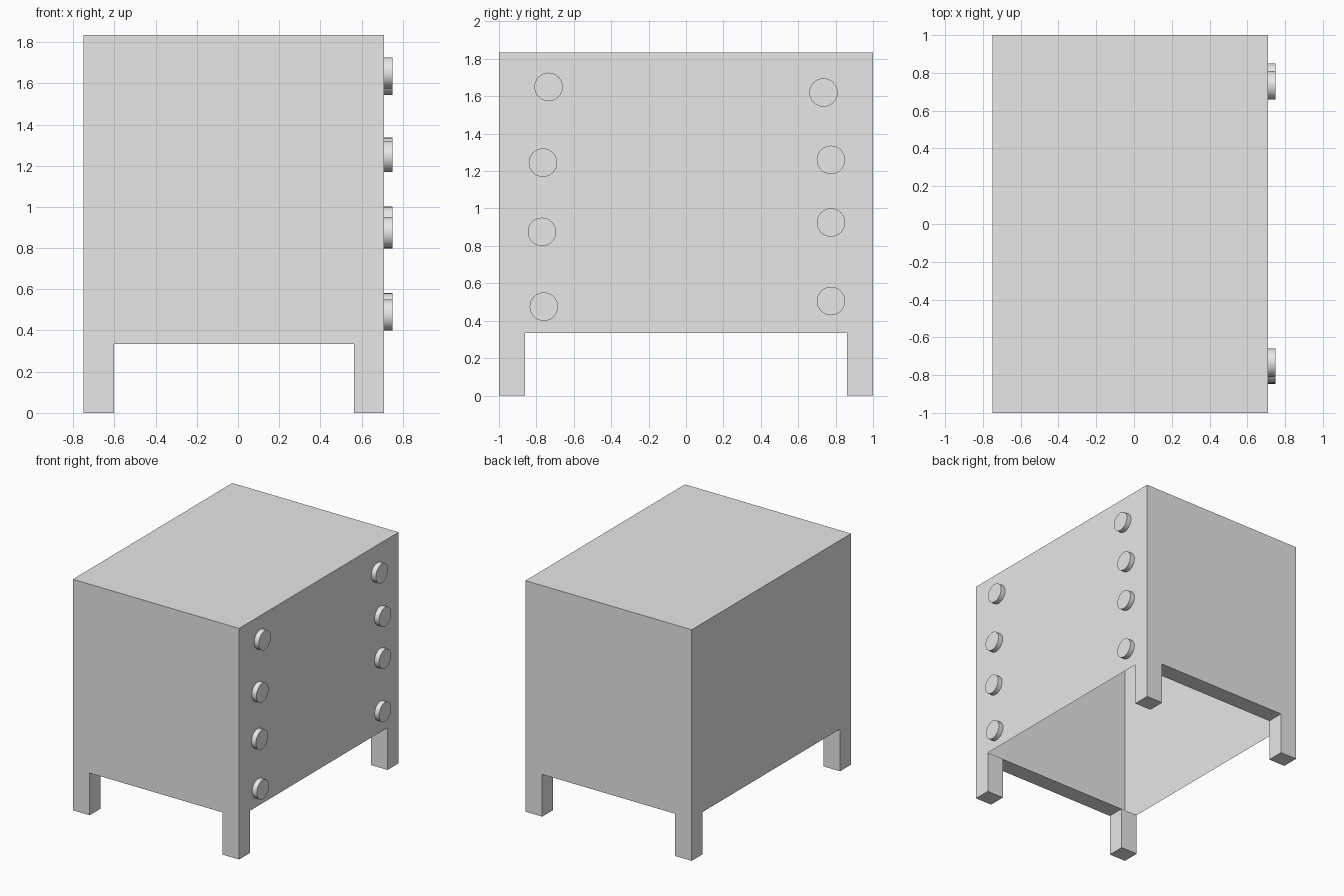
import bpy, bmesh
from math import pi
from mathutils import Matrix, Vector

if "Cube" in bpy.data.objects:
    bpy.data.objects.remove(bpy.data.objects["Cube"])

# Single grey finish
GREY = (0.8, 0.8, 0.8, 1)
grey = bpy.data.materials.new("plain_grey")
grey.use_nodes = True
grey.diffuse_color = GREY
grey.node_tree.nodes["Principled BSDF"].inputs["Base Color"].default_value = GREY

# Overall extents
LEFT, RIGHT = -0.75, 0.71
FRONT, BACK = -1.0, 1.0
BASE, TOP = 0.335, 1.835
LEG_X, LEG_Y = 0.147, 0.138


def finish(name, bm):
    mesh = bpy.data.meshes.new(name)
    bm.to_mesh(mesh)
    bm.free()
    obj = bpy.data.objects.new(name, mesh)
    bpy.context.collection.objects.link(obj)
    mesh.materials.append(grey)
    return obj


def box(name, low, high, open_side=0):
    """Box between two corners; open_side -1 or 1 leaves off its bottom or top."""
    low, high = Vector(low), Vector(high)
    bm = bmesh.new()
    matrix = Matrix.Translation((low + high) / 2) @ Matrix.Diagonal((*(high - low), 1))
    bmesh.ops.create_cube(bm, size=1, matrix=matrix)
    bm.normal_update()
    if open_side:
        removed = [f for f in bm.faces if f.normal.z * open_side > 0.5]
        bmesh.ops.delete(bm, geom=removed, context="FACES")
    return finish(name, bm)


# Hollow cabinet shell, open underneath
box("cabinet_shell", (LEFT, FRONT, BASE), (RIGHT, BACK, TOP), open_side=-1)

# Corner legs, and a bottom rim between the legs at each end
for end, y in (("front", FRONT), ("back", BACK - LEG_Y)):
    for side, x in (("right", LEFT), ("left", RIGHT - LEG_X)):
        box(f"{end}_{side}_leg", (x, y, 0), (x + LEG_X, y + LEG_Y, BASE), open_side=1)
    bm = bmesh.new()
    corners = [(LEFT + LEG_X, y), (LEFT + LEG_X, y + LEG_Y),
               (RIGHT - LEG_X, y + LEG_Y), (RIGHT - LEG_X, y)]
    bm.faces.new([bm.verts.new((px, py, BASE)) for px, py in corners])
    finish(f"{end}_bottom_rim", bm)

# Two uneven columns of round knobs on the left side
KNOB_RADIUS, KNOB_DEPTH = 0.076, 0.04
columns = {
    "front": [(-0.735, 1.65), (-0.765, 1.245), (-0.77, 0.875), (-0.76, 0.475)],
    "back": [(0.735, 1.62), (0.775, 1.26), (0.775, 0.925), (0.775, 0.505)],
}
for end, centres in columns.items():
    for row, (y, z) in enumerate(centres, 1):
        bm = bmesh.new()
        place = Matrix.Translation((RIGHT + KNOB_DEPTH / 2, y, z)) @ Matrix.Rotation(pi / 2, 4, "Y")
        bmesh.ops.create_cone(bm, cap_ends=True, segments=32, radius1=KNOB_RADIUS,
                              radius2=KNOB_RADIUS, depth=KNOB_DEPTH, matrix=place)
        knob = finish(f"{end}_knob_{row}", bm)
        bpy.ops.object.select_all(action="DESELECT")
        knob.select_set(True)
        bpy.context.view_layer.objects.active = knob
        bpy.ops.object.shade_smooth_by_angle()
